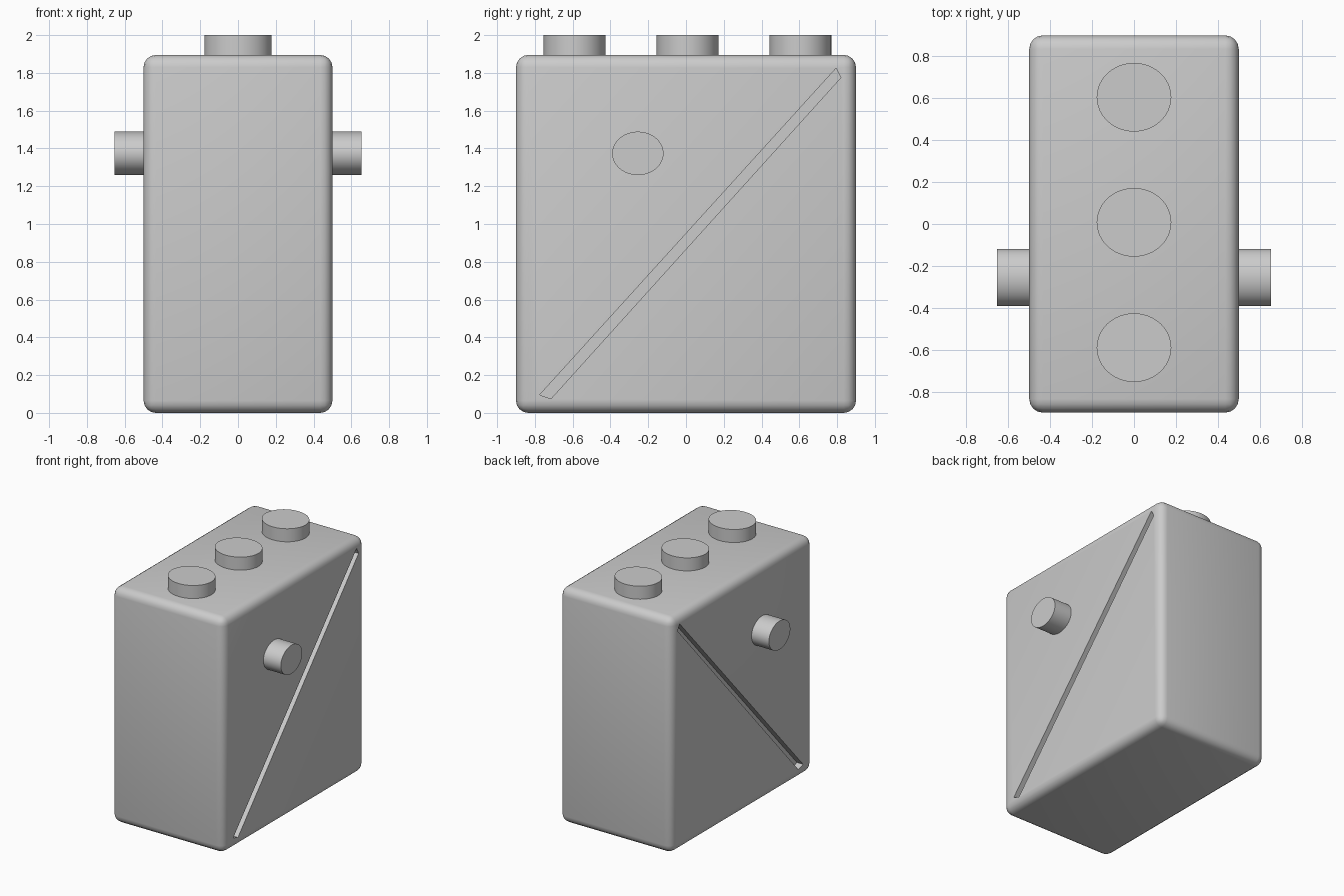
import bpy, bmesh
from math import pi, radians

if "Cube" in bpy.data.objects:
    bpy.data.objects.remove(bpy.data.objects["Cube"])


def smooth(ob):
    bpy.ops.object.select_all(action='DESELECT')
    ob.select_set(True)
    bpy.context.view_layer.objects.active = ob
    bpy.ops.object.shade_smooth_by_angle(angle=radians(40))


def peg(name, loc, rot, scale, depth):
    bpy.ops.mesh.primitive_cylinder_add(vertices=48, radius=1, depth=depth, location=loc, rotation=rot)
    ob = bpy.context.object
    ob.name = name
    ob.scale = (scale[0], scale[1], 1)
    smooth(ob)


def groove_cutter(side):
    # slanted bar, extruded from inside the side face outwards
    profile = [(-0.775, 0.095), (-0.715, 0.075), (0.82, 1.775), (0.795, 1.825)]
    bm = bmesh.new()
    rings = [[bm.verts.new((side * x, y, z)) for y, z in profile] for x in (0.445, 0.56)]
    bm.faces.new(rings[0])
    bm.faces.new(rings[1])
    for i in range(4):
        j = (i + 1) % 4
        bm.faces.new((rings[0][i], rings[0][j], rings[1][j], rings[1][i]))
    bmesh.ops.recalc_face_normals(bm, faces=bm.faces)
    me = bpy.data.meshes.new("groove_cutter")
    bm.to_mesh(me)
    bm.free()
    ob = bpy.data.objects.new("groove_cutter", me)
    bpy.context.collection.objects.link(ob)
    return ob


# rounded box body
bpy.ops.mesh.primitive_cube_add(size=1, location=(0, 0, 0.9475))
body = bpy.context.object
body.name = "body"
body.scale = (1.0, 1.8, 1.895)
bpy.ops.object.transform_apply(location=True, rotation=True, scale=True)
bevel = body.modifiers.new("rounded_edges", 'BEVEL')
bevel.width = 0.065
bevel.segments = 4
bpy.ops.object.modifier_apply(modifier=bevel.name)

# diagonal groove on each side
for side in (-1, 1):
    cutter = groove_cutter(side)
    cut = body.modifiers.new("groove", 'BOOLEAN')
    cut.operation = 'DIFFERENCE'
    cut.solver = 'EXACT'
    cut.object = cutter
    bpy.context.view_layer.objects.active = body
    bpy.ops.object.modifier_apply(modifier=cut.name)
    bpy.data.objects.remove(cutter)
smooth(body)

# three studs on top
for i, y in enumerate((-0.59, 0.008, 0.605)):
    peg(f"top_stud_{i + 1}", (0, y, 1.925), (0, 0, 0), (0.178, 0.164), 0.15)

# side pegs
for side, name in ((-1, "left_peg"), (1, "right_peg")):
    peg(name, (side * 0.555, -0.255, 1.374), (0, pi / 2, 0), (0.115, 0.136), 0.2)
